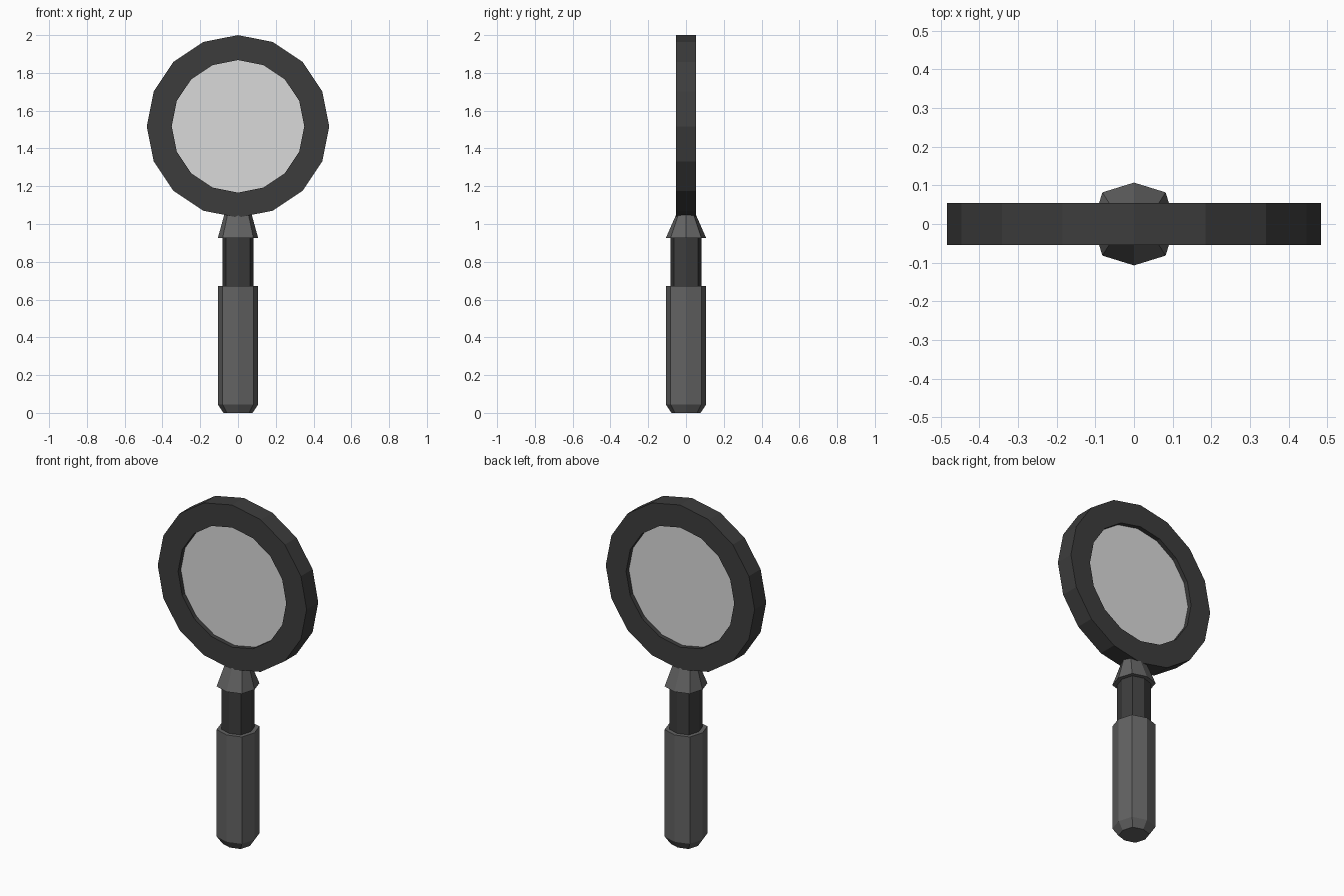
import bpy, bmesh, math

if "Cube" in bpy.data.objects:
    bpy.data.objects.remove(bpy.data.objects["Cube"])


def material(name, r, a=1.0):
    m = bpy.data.materials.new(name)
    m.diffuse_color = (r, r, r, a)
    m.use_nodes = True
    m.node_tree.nodes["Principled BSDF"].inputs["Base Color"].default_value = m.diffuse_color
    return m


DARK = material("dark grey", 0.046)
GREY = material("mid grey", 0.125)
GLASS = material("pale glass", 0.70, 0.8)


def finish(bm, name, mat):
    bmesh.ops.recalc_face_normals(bm, faces=bm.faces)
    me = bpy.data.meshes.new(name)
    bm.to_mesh(me)
    bm.free()
    me.materials.append(mat)
    ob = bpy.data.objects.new(name, me)
    bpy.context.collection.objects.link(ob)


def lathe8(name, mat, sections):
    """Stack of slightly squared octagons: (z, half width x, half depth y)."""
    bm = bmesh.new()
    rings = []
    for z, rx, ry in sections:
        ring = []
        for i in range(8):
            a = i * math.pi / 4
            k = 1.08 if i % 2 else 1.0
            ring.append(bm.verts.new((rx * k * math.cos(a), ry * k * math.sin(a), z)))
        rings.append(ring)
    for lo, hi in zip(rings, rings[1:]):
        for i in range(8):
            j = (i + 1) % 8
            bm.faces.new((lo[i], lo[j], hi[j], hi[i]))
    bm.faces.new(rings[0])
    bm.faces.new(rings[-1])
    finish(bm, name, mat)


# Handle parts
lathe8("grip", GREY, [(0, 0.077, 0.077), (0.045, 0.107, 0.107), (0.672, 0.107, 0.107)])
lathe8("neck", DARK, [(0.66, 0.083, 0.083), (0.935, 0.083, 0.083)])
lathe8("collar", GREY, [(0.925, 0.107, 0.107), (1.048, 0.073, 0.053)])

# Lens frame: rectangular section swept round 16 sides
CZ, N = 1.517, 16


def circle(bm, r, y):
    return [bm.verts.new((r * math.sin(i * math.tau / N), y, CZ + r * math.cos(i * math.tau / N)))
            for i in range(N)]


bm = bmesh.new()
loops = [circle(bm, r, y) for r, y in
         ((0.483, -0.054), (0.483, 0.054), (0.351, 0.054), (0.351, -0.054))]
for k in range(4):
    p, q = loops[k], loops[(k + 1) % 4]
    for i in range(N):
        j = (i + 1) % N
        bm.faces.new((p[i], p[j], q[j], q[i]))
finish(bm, "lens_frame", DARK)

# Glass disc, set back from both sides of the frame
bm = bmesh.new()
front, back = circle(bm, 0.351, -0.028), circle(bm, 0.351, 0.028)
bm.faces.new(front)
bm.faces.new(back)
finish(bm, "lens", GLASS)
